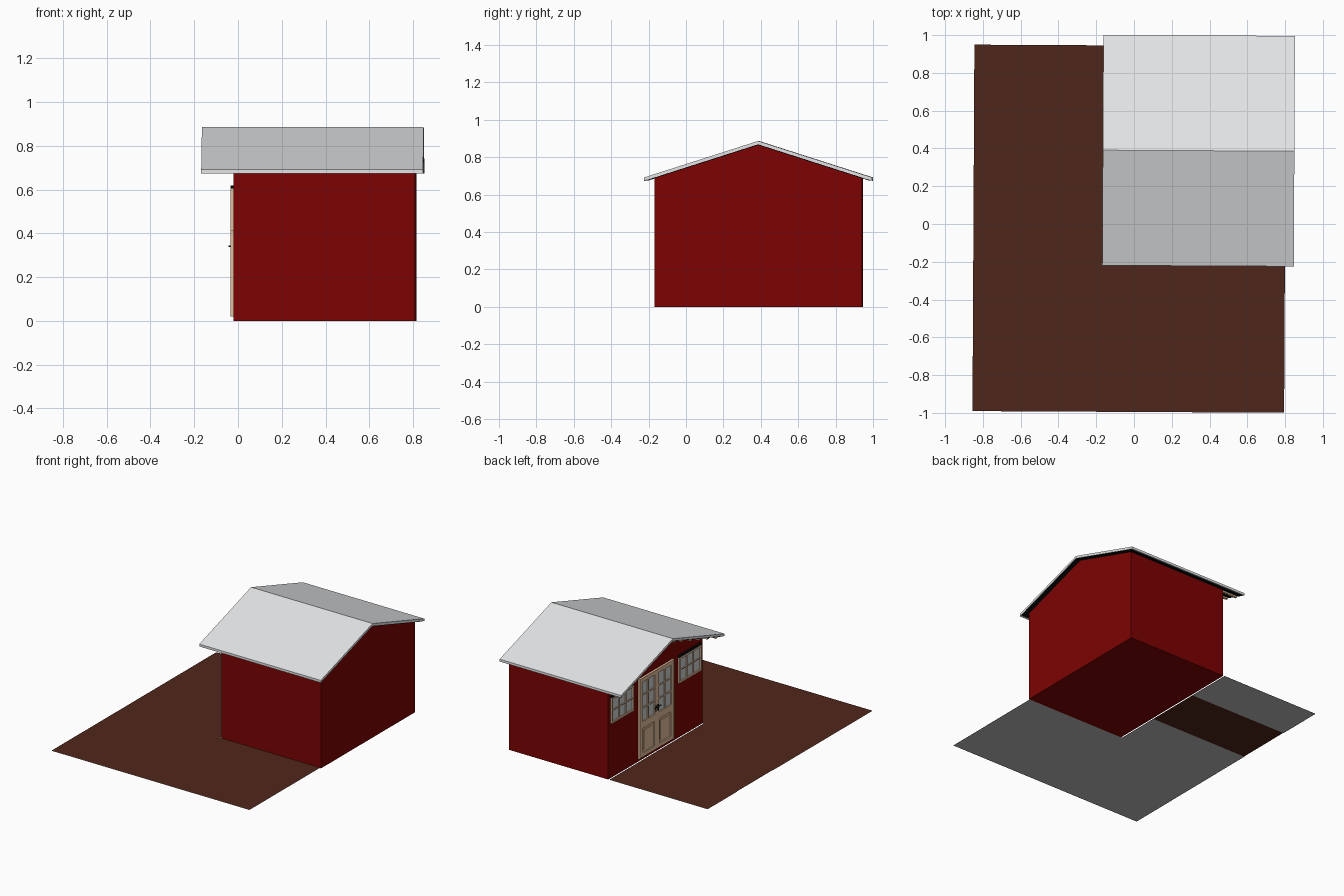
import bpy, bmesh, math
from mathutils import Matrix

if "Cube" in bpy.data.objects:
    bpy.data.objects.remove(bpy.data.objects["Cube"])


def srgb(r, g, b):
    f = lambda c: c / 255 / 12.92 if c <= 10 else ((c / 255 + 0.055) / 1.055) ** 2.4
    return (f(r), f(g), f(b), 1)


def material(name, *rgb):
    m = bpy.data.materials.new(name)
    m.diffuse_color = srgb(*rgb)
    m.use_nodes = True
    m.node_tree.nodes["Principled BSDF"].inputs["Base Color"].default_value = m.diffuse_color
    return m


RED = material("barn red", 125, 2, 2)
ROOF = material("roof white", 231, 232, 234)
BROWN = material("soil brown", 79, 38, 27)
GREY = material("ground grey", 186, 186, 186)
CREAM = material("wood cream", 228, 190, 156)
GLASS = material("pale glass", 205, 207, 208)
BLACK = material("black", 8, 10, 10)

TURN = Matrix.Rotation(math.radians(-0.3), 4, 'Z')   # whole plot sits a touch askew


def finish(name, bm, mat):
    bmesh.ops.recalc_face_normals(bm, faces=bm.faces)
    bm.transform(TURN)
    me = bpy.data.meshes.new(name)
    bm.to_mesh(me)
    bm.free()
    me.materials.append(mat)
    ob = bpy.data.objects.new(name, me)
    bpy.context.collection.objects.link(ob)
    return ob


def boxes(name, mat, items):
    """items: (x0, x1, y0, y1, z0, z1)"""
    bm = bmesh.new()
    for x0, x1, y0, y1, z0, z1 in items:
        m = (Matrix.Translation(((x0 + x1) / 2, (y0 + y1) / 2, (z0 + z1) / 2))
             @ Matrix.Diagonal((x1 - x0, y1 - y0, z1 - z0, 1)))
        bmesh.ops.create_cube(bm, size=1, matrix=m)
    return finish(name, bm, mat)


def prism(name, mat, profile, x0, x1):
    """Extrude a (y, z) profile along x."""
    bm = bmesh.new()
    f = bm.faces.new([bm.verts.new((x0, y, z)) for y, z in profile])
    r = bmesh.ops.extrude_face_region(bm, geom=[f])
    vs = [v for v in r["geom"] if isinstance(v, bmesh.types.BMVert)]
    bmesh.ops.translate(bm, verts=vs, vec=(x1 - x0, 0, 0))
    return finish(name, bm, mat)


def plates(name, mat, rects, z):
    bm = bmesh.new()
    for x0, x1, y0, y1 in rects:
        bm.faces.new([bm.verts.new((x, y, z)) for x, y in
                      ((x0, y0), (x1, y0), (x1, y1), (x0, y1))])
    return finish(name, bm, mat)


X0, X1, Y0, Y1, MID = -0.02, 0.81, -0.165, 0.945, 0.39   # shed walls
SLOPE = 0.32

# ground: brown top, grey underside left open below the path to the door
GX = X0 - 0.012                                          # small gap along the door wall
plates("ground_top", BROWN, [(-0.85, GX, Y0, 0.945), (-0.85, 0.80, -0.995, Y0)], 0.003)
plates("ground_underside", GREY, [(-0.85, GX, 0.60, 0.945), (-0.85, GX, Y0, 0.175),
                                  (-0.85, 0.80, -0.995, Y0)], 0.0)

# red shed body with gables
top = 0.868
eave = top - SLOPE * (MID - Y0)
prism("shed_walls", RED, [(Y0, 0), (Y1, 0), (Y1, eave), (MID, top), (Y0, eave)], X0, X1)


# roof sheet and dark underlay
def chevron(half, z_top, thick):
    d = SLOPE * half
    return [(MID - half, z_top - d), (MID, z_top), (MID + half, z_top - d),
            (MID + half, z_top - d - thick), (MID, z_top - thick), (MID - half, z_top - d - thick)]


prism("roof", ROOF, chevron(0.61, 0.887, 0.018), -0.167, 0.847)
prism("roof_underlay", BLACK, chevron(0.595, 0.869, 0.004), -0.16, 0.843)

# purlin ends below the gable overhang
purlins = []
for k in range(6):
    for s in (-1, 1):
        d = 0.04 + k * 0.1
        y, z = MID + s * d, 0.865 - SLOPE * (d + 0.008)
        purlins.append((-0.15, X0 + 0.005, y - 0.008, y + 0.008, z - 0.011, z + 0.001))
boxes("purlins", CREAM, purlins)


def glazing(y0, y1, z0, z1, cols, rows, w, bar):
    """Rails around an opening plus thin glazing bars."""
    a, b = X0 - 0.014, X0
    out = [(a, b, y0, y0 + w, z0, z1), (a, b, y1 - w, y1, z0, z1),
           (a, b, y0 + w, y1 - w, z0, z0 + w), (a, b, y0 + w, y1 - w, z1 - w, z1)]
    for i in range(1, cols):
        y = y0 + w + (y1 - y0 - 2 * w) * i / cols
        out.append((a + 0.002, b, y - bar, y + bar, z0 + w, z1 - w))
    for j in range(1, rows):
        z = z0 + w + (z1 - z0 - 2 * w) * j / rows
        out.append((a + 0.003, b, y0 + w, y1 - w, z - bar, z + bar))
    return out


# windows on either side of the door
frames, panes, heads = [], [], []
for y0, y1 in ((-0.14, 0.125), (0.655, 0.92)):
    frames += glazing(y0, y1, 0.412, 0.605, 3, 2, 0.014, 0.004)
    panes.append((X0 - 0.005, X0, y0 + 0.01, y1 - 0.01, 0.425, 0.595))
    heads.append((X0 - 0.012, X0, y0, y1, 0.605, 0.62))
boxes("window_frames", CREAM, frames)
boxes("window_heads", BLACK, heads)

# double door: glazed upper half, panelled lower half
D0, D1, DM = 0.195, 0.585, 0.39
door = [(X0 - 0.016, X0, D0 - 0.008, D0, 0.02, 0.62), (X0 - 0.016, X0, D1, D1 + 0.008, 0.02, 0.62),
        (X0 - 0.016, X0, D0, D1, 0.61, 0.62)]
for y0, y1 in ((D0, DM - 0.002), (DM + 0.002, D1)):
    door += glazing(y0, y1, 0.27, 0.61, 2, 3, 0.022, 0.005)
    door += glazing(y0, y1, 0.025, 0.27, 1, 1, 0.03, 0.005)
    door.append((X0 - 0.006, X0, y0 + 0.025, y1 - 0.025, 0.05, 0.245))
    door.append((X0 - 0.010, X0, y0 + 0.045, y1 - 0.045, 0.075, 0.22))
    panes.append((X0 - 0.005, X0, y0 + 0.015, y1 - 0.015, 0.285, 0.595))
boxes("door_leaves", CREAM, door)
boxes("glass", GLASS, panes)

# door handles
handles = []
for s in (-1, 1):
    y = DM + s * 0.013
    handles += [(X0 - 0.017, X0 - 0.013, y - 0.005, y + 0.005, 0.31, 0.355),
                (X0 - 0.025, X0 - 0.015, y - 0.003, y + 0.003, 0.339, 0.345),
                (X0 - 0.025, X0 - 0.021, min(y, y + s * 0.025), max(y, y + s * 0.025), 0.339, 0.345)]
boxes("door_handles", BLACK, handles)
